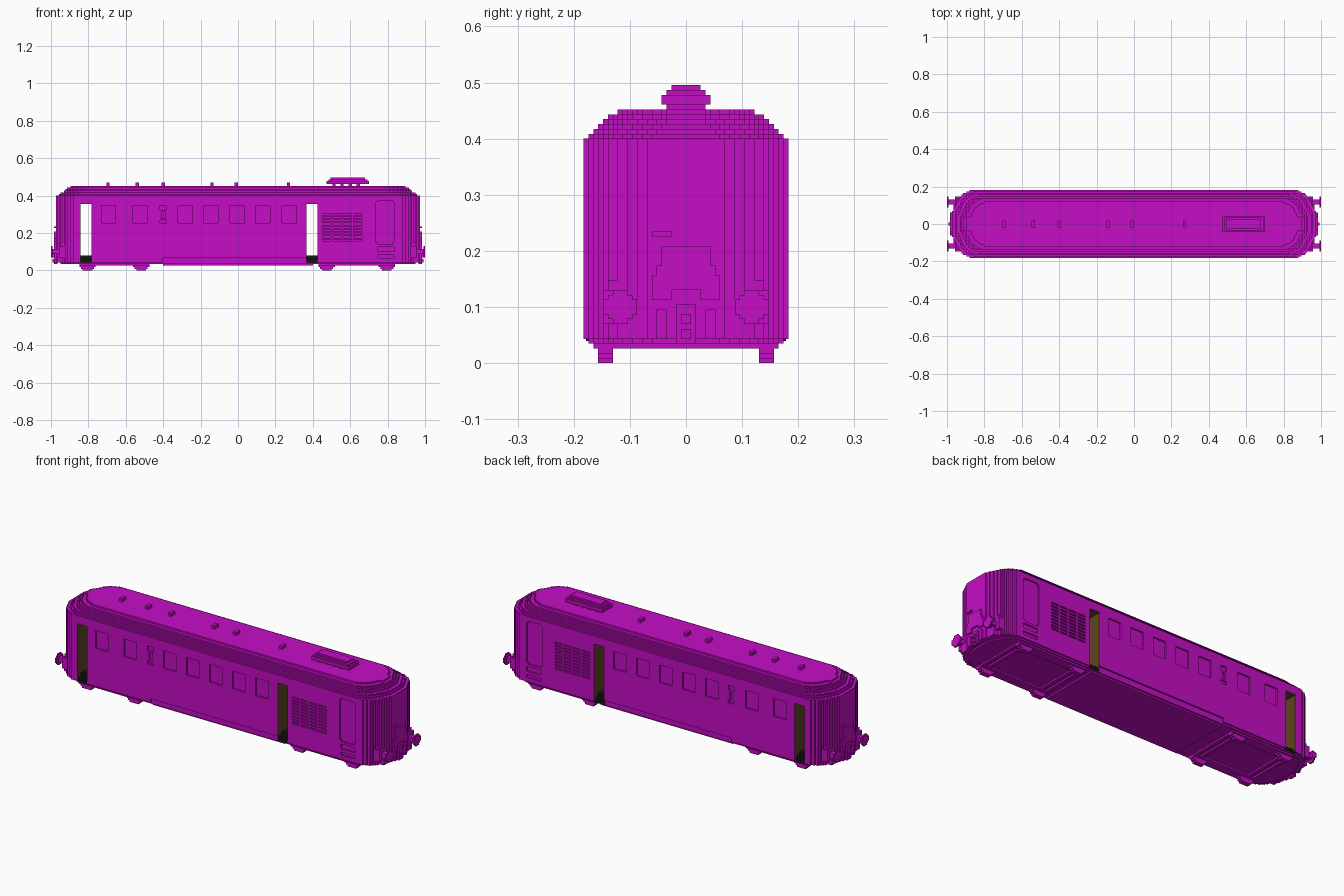
import bpy
import bmesh
from mathutils import Vector

old = bpy.data.objects.get("Cube")
if old:
    bpy.data.objects.remove(old, do_unlink=True)

V = 2 / 230  # one block of the stepped model


def material(name, rgb):
    m = bpy.data.materials.new(name)
    m.use_nodes = True
    m.diffuse_color = (*rgb, 1)
    m.node_tree.nodes["Principled BSDF"].inputs["Base Color"].default_value = (*rgb, 1)
    return m


MAGENTA = material("magenta paint", (0.56, 0.004, 0.56))
BROWN = material("brown lining", (0.114, 0.058, 0.016))
BLACK = material("black steps", (0.008, 0.008, 0.008))


def finish(name, bm, mat):
    bmesh.ops.recalc_face_normals(bm, faces=bm.faces)
    bmesh.ops.scale(bm, vec=(V, V, V), verts=bm.verts)
    mesh = bpy.data.meshes.new(name)
    bm.to_mesh(mesh)
    bm.free()
    mesh.materials.append(mat)
    obj = bpy.data.objects.new(name, mesh)
    bpy.context.collection.objects.link(obj)
    return obj


def boxes(name, items, mat=MAGENTA):
    """Join boxes given as x0, x1, y0, y1, z0, z1 in blocks."""
    bm = bmesh.new()
    for x0, x1, y0, y1, z0, z1 in items:
        verts = bmesh.ops.create_cube(bm, size=1)["verts"]
        for v in verts:
            v.co = Vector(((x0 + x1) / 2 + v.co.x * (x1 - x0),
                           (y0 + y1) / 2 + v.co.y * (y1 - y0),
                           (z0 + z1) / 2 + v.co.z * (z1 - z0)))
    return finish(name, bm, mat)


def both_sides(items):
    return items + [(a, b, -d, -c, e, f) for a, b, c, d, e, f in items]


def both_ends(items):
    """Repeat by turning half a circle about the vertical axis."""
    return items + [(-b, -a, -d, -c, e, f) for a, b, c, d, e, f in items]


# Stepped nose plan: distance from the end, half width
NOSE = [(0, 8), (1, 10), (2, 12), (3, 14), (4, 16), (5, 17), (6, 18), (7, 19), (9, 20), (11, 21)]


def slab(bm, end, inset, z0, z1):
    quarter = []
    for d, w in NOSE:
        w = max(w - inset, 4)
        if quarter:
            if quarter[-1][1] == w:
                continue
            quarter.append((end - d, quarter[-1][1]))
        quarter.append((end - d, w))
    half = quarter + [(-x, y) for x, y in reversed(quarter)]
    ring = half + [(-x, -y) for x, y in half]
    face = bm.faces.new([bm.verts.new((x, y, z0)) for x, y in ring])
    top = bmesh.ops.extrude_face_region(bm, geom=[face])["geom"]
    bmesh.ops.translate(bm, vec=(0, 0, z1 - z0),
                        verts=[g for g in top if isinstance(g, bmesh.types.BMVert)])


# Body shell
bm = bmesh.new()
slab(bm, 112, 0, 5, 46)
body = finish("body", bm, MAGENTA)

# Roof and underside, each in stepped layers
bm = bmesh.new()
for i, (end, inset) in enumerate([(110, 1), (109, 2), (107, 3), (106, 4), (105, 5), (103, 7)]):
    slab(bm, end, inset, 46 + i, 47 + i)
finish("roof", bm, MAGENTA)
bm = bmesh.new()
slab(bm, 109, 1, 4, 5)
finish("underside", bm, MAGENTA)

# Recesses for windows, cab doors, grilles and lower side strips
doors = [-97, 42]
cuts = []
for x in (-84, -64.5, -37, -21, -5, 11, 27):
    cuts.append((x, x + 8.7, 20, 23, 29, 40))
cuts += [(-48, -44, 20, 23, 37, 40), (-47, -45, 20, 23, 32, 36), (-48, -44, 20, 23, 29, 31)]
cuts += [(52 + 6.3 * c, 57.3 + 6.3 * c, 20, 23, 18 + 2 * r, 19 + 2 * r)
         for c in range(4) for r in range(9)]
cuts += [(85, 96, 20, 23, 17, 42), (86, 95, 20, 23, 16, 43),
         (86, 96, 20, 23, 11.5, 14.5), (86, 96, 20, 23, 7.5, 9.5),
         (-46, 46, 20, 23, 4, 7.5)]
cuts = both_sides(cuts)
# Doorways run right through the body
cuts += [(x, x + 7, -24, 24, 3, 41) for x in doors]
cutter = boxes("cutter", cuts)
cutter.hide_render = True
mod = body.modifiers.new("openings", "BOOLEAN")
mod.operation = "DIFFERENCE"
mod.solver = "EXACT"
mod.use_self = True
mod.object = cutter
deps = bpy.context.evaluated_depsgraph_get()
body.data = bpy.data.meshes.new_from_object(body.evaluated_get(deps))
body.modifiers.clear()
bpy.data.objects.remove(cutter, do_unlink=True)

# Doorway linings and entrance steps
lining, steps = [], []
for x in doors:
    lining += [(x, x + 0.2, -20.8, 20.8, 5, 41), (x + 6.8, x + 7, -20.8, 20.8, 5, 41),
               (x, x + 7, -20.8, 20.8, 40.8, 41)]
    steps += [(x, x + 7, -20.5, 20.5, 4.5, 6), (x, x + 7, -19, 19, 6, 7.5),
              (x, x + 7, -17, 17, 7.5, 9)]
boxes("doorway_lining", lining, BROWN)
boxes("entrance_steps", steps, BLACK)

# Belly box between the bogies
boxes("belly", [(-46, 46, -19, 19, 3, 5)])

# Wheels and bogie frames
wheels, frames = [], []
for pair in ((-92.5, -59.5), (54.5, 91.5)):
    for x in pair:
        wheels += [(x - 3 - k, x + 3 + k, 15, 18, k, k + 1) for k in range(3)]
        wheels.append((x - 5, x + 5, 15, 18, 3, 4))
        frames.append((x - 1, x + 1, 0, 15, 3, 4))
    frames += [(pair[0] - 5, pair[1] + 5, 13, 19, 3, 4),
               (pair[0] - 5, pair[0] - 3, 0, 13, 3, 4),
               (pair[1] + 3, pair[1] + 5, 0, 13, 3, 4)]
boxes("wheels", both_sides(wheels))
boxes("bogie_frames", both_sides(frames))

# Roof vents and the raised roof hatch
boxes("roof_vents", [(x - 1, x + 1, -2, 2, 52, 54) for x in (-80, -62, -46, -16, -1, 31)])
hatch = [(x - 1, x + 1, -4, 4, 52, 53) for x in (59, 64, 69, 74)]
hatch += [(54.5, 80.5, -5, 5, 53, 55), (55.5, 79.5, -4, 4, 55, 56), (57, 78, -3, 3, 56, 57)]
boxes("roof_hatch", hatch)

# Buffers with stepped round heads
buffers = [(102, 110, 11, 17, 8, 15), (109, 114, 12, 15, 10, 13),
           (114, 115, 10, 17, 10, 13), (114, 115, 12, 15, 8, 15),
           (114, 115, 11, 16, 9, 14)]
boxes("buffers", both_ends(both_sides(buffers)))

# End fittings: centre plate, lamps, hoses, coupling and handle
boxes("end_plates", both_ends([(111, 113, -5, 5, 20, 24), (111, 113, -6, 6, 18, 20),
                               (111, 113, -7, 7, 15, 18), (111, 113, -7, -3, 13, 15),
                               (111, 113, 3, 7, 13, 15)]))
boxes("end_lamps", both_ends(both_sides([(104, 109, 12, 16, 15, 17),
                                         (104, 108, 13, 16, 17, 20)])))
boxes("end_beams", both_ends([(104, 111, -14, 14, 5, 10)]))
boxes("hoses", both_ends(both_sides([(111, 113, 4, 6, 5, 11)])))
boxes("couplings", both_ends([(111, 113, -2, 2, 4, 12), (113, 114, -1, 1, 5, 7),
                              (113, 114, -1, 1, 8, 10)]))
boxes("handles", both_ends([(112, 113, -7, -3, 26, 27)]))
